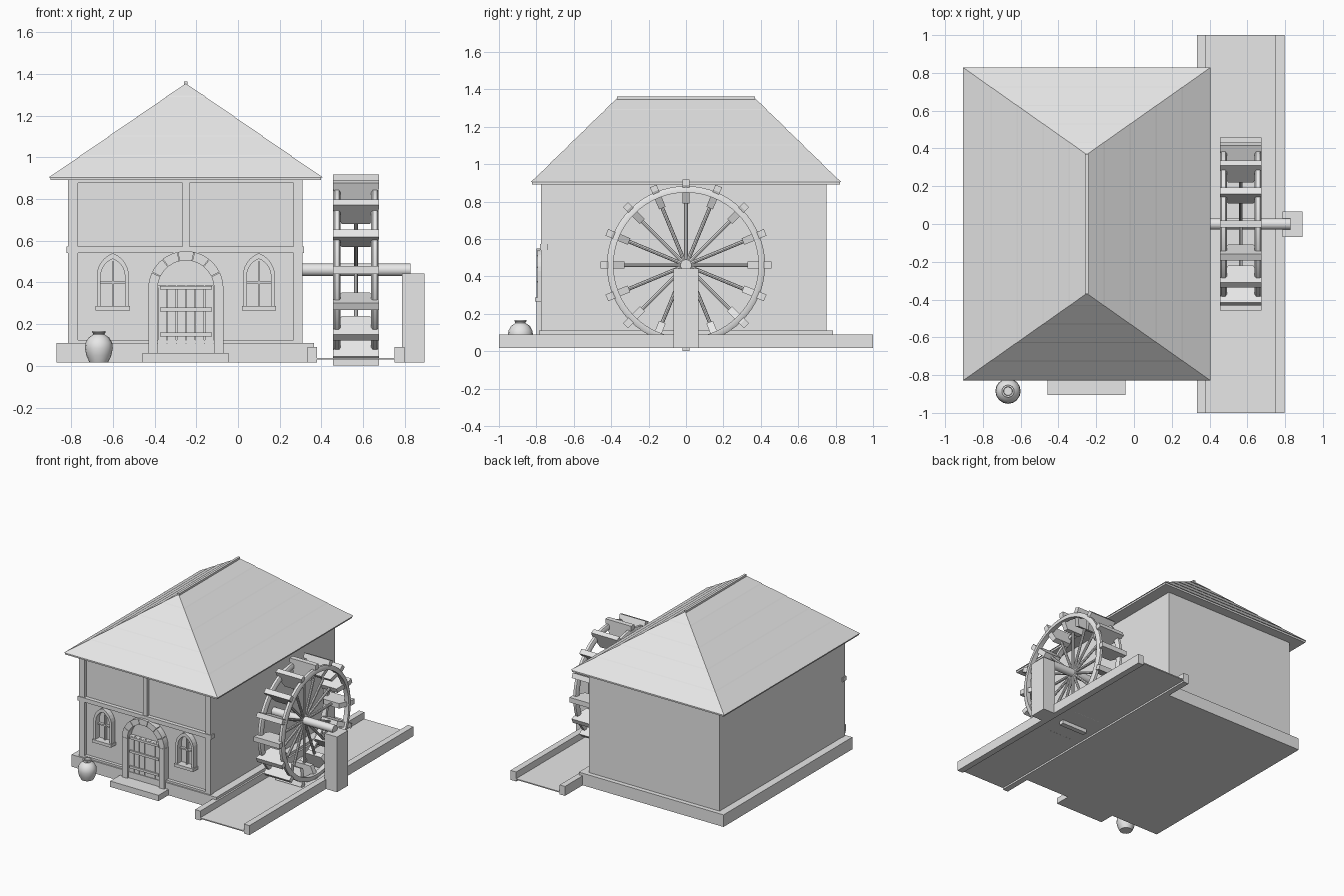
import bpy, bmesh
from math import sin, cos, pi, sqrt, atan2
from mathutils import Matrix, Vector

cube = bpy.data.objects.get("Cube")
if cube:
    bpy.data.objects.remove(cube, do_unlink=True)

grey = bpy.data.materials.new("plain grey")
grey.use_nodes = True
grey.diffuse_color = (0.8, 0.8, 0.8, 1)
grey.node_tree.nodes["Principled BSDF"].inputs["Base Color"].default_value = (0.8, 0.8, 0.8, 1)


def finish(name, bm, smooth=False):
    bmesh.ops.recalc_face_normals(bm, faces=bm.faces)
    mesh = bpy.data.meshes.new(name)
    bm.to_mesh(mesh)
    bm.free()
    mesh.materials.append(grey)
    obj = bpy.data.objects.new(name, mesh)
    bpy.context.collection.objects.link(obj)
    if smooth:
        bpy.ops.object.select_all(action='DESELECT')
        obj.select_set(True)
        bpy.context.view_layer.objects.active = obj
        bpy.ops.object.shade_smooth_by_angle(angle=0.6)
    return obj


def loft(name, rings, caps=True, loop=False, smooth=False):
    """Skin a list of closed point rings; loop joins the last to the first."""
    bm = bmesh.new()
    vs = [[bm.verts.new(p) for p in ring] for ring in rings]
    n = len(vs[0])
    for a, b in zip(vs, vs[1:] + vs[:1] if loop else vs[1:]):
        for i in range(n):
            j = (i + 1) % n
            bm.faces.new((a[i], a[j], b[j], b[i]))
    if caps and not loop:
        bm.faces.new(vs[0])
        bm.faces.new(vs[-1])
    return finish(name, bm, smooth)


def rect(x0, x1, y0, y1, z):
    return [(x0, y0, z), (x1, y0, z), (x1, y1, z), (x0, y1, z)]


def box(name, x0, x1, y0, y1, z0, z1):
    return loft(name, [rect(x0, x1, y0, y1, z0), rect(x0, x1, y0, y1, z1)])


def band(name, outer, inner, y0, y1):
    """Strip between two xz outlines, given depth in y."""
    return loft(name, [[(a, y0, b), (c, y0, d), (c, y1, d), (a, y1, b)]
                       for (a, b), (c, d) in zip(outer, inner)])


def circle(r, n):
    return [(r * cos(2 * pi * i / n), r * sin(2 * pi * i / n)) for i in range(n)]


# House body and footing
MID = -0.25
box("stone_base", -0.87, 0.365, -0.785, 0.785, 0.017, 0.11)
box("walls", -0.812, 0.305, -0.75, 0.75, 0.11, 0.9)

# Hipped roof in overlapping courses
EAVE, TOP = 0.91, 1.35


def roof_ring(z, grow=0.0):
    t = (z - EAVE) / (TOP - EAVE)
    hx, hy = 0.64 * (1 - t) + 0.004 + grow, 0.82 - 0.45 * t + grow
    return rect(MID - hx, MID + hx, -hy, hy, z)


levels = [EAVE, 1.01, 1.105, 1.2, 1.295, TOP]
for i, (lo, hi) in enumerate(zip(levels, levels[1:])):
    loft(f"roof_course_{i + 1}", [roof_ring(lo - 0.006, 0.003), roof_ring(lo, 0.004), roof_ring(hi)])
edge = [p[:2] for p in roof_ring(EAVE, 0.004)]
loft("eave_board", [[(*p, z) for p in edge] for z in (0.89, EAVE)])
box("ridge_cap", MID - 0.009, MID + 0.009, -0.37, 0.37, 1.335, 1.362)

# Timber frame on the front
F = -0.775
box("left_timber", -0.815, -0.768, F, -0.74, 0.11, 0.89)
box("right_timber", 0.265, 0.31, F, -0.74, 0.11, 0.89)
box("middle_timber", MID - 0.017, MID + 0.017, F, -0.74, 0.57, 0.89)
box("cross_timber", -0.822, 0.317, F - 0.005, -0.74, 0.54, 0.572)
box("top_timber", -0.815, 0.31, F, -0.74, 0.877, 0.892)
box("bottom_timber", -0.815, 0.31, F, -0.74, 0.11, 0.125)

# Arched doorway with separate stones
R_OUT, R_IN, SPRING = 0.18, 0.135, 0.37
STONES = 7
for i in range(STONES):
    a = [pi * (i + 0.02 + 0.96 * k / 4) / STONES for k in range(5)]
    band(f"arch_stone_{i + 1}",
         [(MID + R_OUT * cos(t), SPRING + R_OUT * sin(t)) for t in a],
         [(MID + R_IN * cos(t), SPRING + R_IN * sin(t)) for t in a], -0.8, -0.74)
for side, label in ((-1, "left"), (1, "right")):
    x0, x1 = sorted((MID + side * R_IN, MID + side * R_OUT))
    box(f"{label}_door_jamb", x0, x1, -0.8, -0.74, 0.06, SPRING)
box("door_step", -0.457, -0.045, -0.905, -0.77, 0.017, 0.062)

# Plank door with iron straps
PLANKS = 6
pitch = 2 * R_IN / PLANKS
for i in range(PLANKS):
    x = MID - R_IN + i * pitch
    box(f"door_plank_{i + 1}", x + 0.002, x + pitch - 0.002, -0.78, -0.74, 0.062, 0.385)
for i, z in enumerate((0.15, 0.27, 0.375)):
    box(f"door_strap_{i + 1}", MID - 0.125, MID + 0.125, -0.79, -0.775, z - 0.009, z + 0.009)


# Pointed windows
def gothic(cx, w, z0, spring, h):
    r = (w * w + h * h) / (2 * w)
    end = atan2(h, r - w)
    half = [(w - r + r * cos(end * k / 6), spring + r * sin(end * k / 6)) for k in range(7)]
    half = [(w, z0)] + half
    return [(cx + x, z) for x, z in half] + [(cx - x, z) for x, z in half[-2::-1]]


for label, cx in (("left", 0.1), ("right", -0.6)):
    band(f"{label}_window_frame", gothic(cx, 0.077, 0.285, 0.43, 0.11),
         gothic(cx, 0.058, 0.285, 0.43, 0.083), -0.795, -0.74)
    box(f"{label}_window_sill", cx - 0.082, cx + 0.082, -0.808, -0.74, 0.265, 0.288)
    box(f"{label}_window_mullion", cx - 0.005, cx + 0.005, -0.77, -0.74, 0.285, 0.5)
    box(f"{label}_window_crossbar", cx - 0.06, cx + 0.06, -0.77, -0.74, 0.395, 0.405)

# Water channel and bearing post
box("channel_floor", 0.35, 0.78, -1, 1, 0.03, 0.038)
box("inner_channel_wall", 0.333, 0.378, -1, 1, 0.017, 0.09)
box("outer_channel_wall", 0.75, 0.798, -1, 1, 0.017, 0.09)
box("bearing_post", 0.787, 0.893, -0.068, 0.066, 0.017, 0.443)

# Water wheel
WX, WZ = 0.565, 0.46
loft("axle", [[(x, a, WZ + b) for a, b in circle(0.03, 24)] for x in (0.3, 0.828)], smooth=True)
section = [(0.388, -0.018), (0.41, -0.018), (0.423, -0.01),
           (0.423, 0.01), (0.41, 0.018), (0.388, 0.018)]
for label, off in (("inner", -0.091), ("outer", 0.091)):
    loft(f"{label}_rim", [[(WX + off + x, r * c, WZ + r * s) for r, x in section]
                          for c, s in circle(1, 64)], loop=True, smooth=True)

paddle = [(0.11, 0.458), (0.11, 0.428), (0.067, 0.33), (-0.067, 0.33), (-0.11, 0.428), (-0.11, 0.458)]
COUNT = 16
for i in range(COUNT):
    turn = Matrix.Translation((WX, 0, WZ)) @ Matrix.Rotation(2 * pi * i / COUNT, 4, 'X')
    blade = [[turn @ Vector((x, t, r)) for x, r in paddle] for t in (-0.019, 0.019)]
    loft(f"paddle_{i + 1}", blade)
    rod = [[turn @ Vector((a, b, r)) for a, b in circle(0.01, 8)] for r in (0.02, 0.335)]
    loft(f"spoke_{i + 1}", rod, smooth=True)

# Clay jar beside the door
jar = [(0.045, 0.017), (0.06, 0.05), (0.067, 0.085), (0.064, 0.11), (0.05, 0.135),
       (0.028, 0.15), (0.028, 0.156), (0.033, 0.16), (0.033, 0.168), (0.024, 0.168), (0.022, 0.15)]
loft("jar", [[(-0.667 + a, -0.885 + b, z) for a, b in circle(r, 16)] for r, z in jar], smooth=True)
